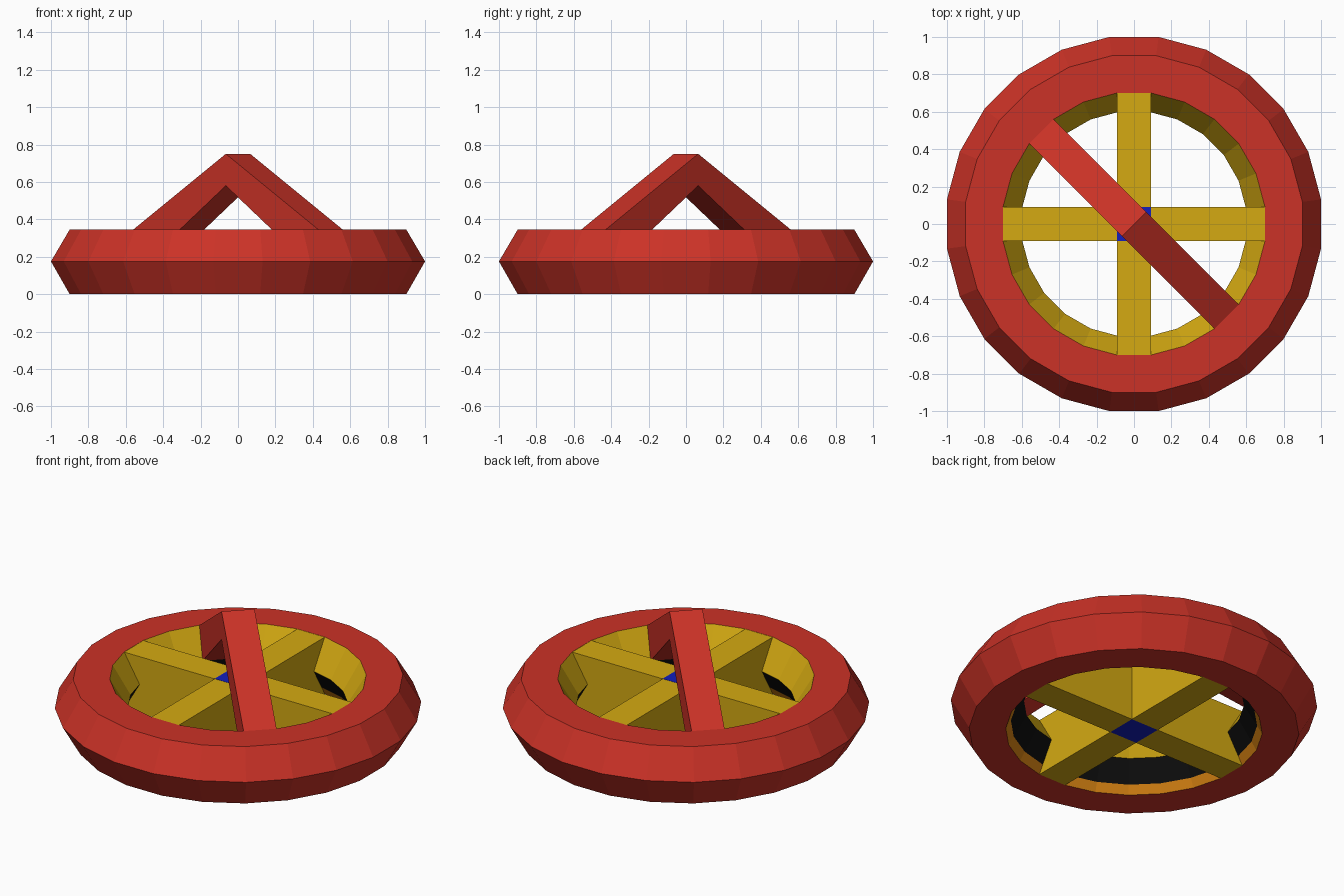
import bpy, bmesh, math
from mathutils import Vector, Matrix

if "Cube" in bpy.data.objects:
    bpy.data.objects.remove(bpy.data.objects["Cube"])

SIDES = 24
HALF = math.pi / SIDES
H, MID = 0.345, 0.175          # rim height and its widest level
W = 0.7 * math.tan(HALF)       # half width of spokes and handle


def material(name, rgb):
    m = bpy.data.materials.new(name)
    m.diffuse_color = (*rgb, 1)
    m.use_nodes = True
    m.node_tree.nodes["Principled BSDF"].inputs["Base Color"].default_value = m.diffuse_color
    return m


red = material("red", (0.60, 0.032, 0.02))
yellow = material("yellow", (0.66, 0.40, 0.006))
black = material("black", (0.004, 0.004, 0.004))
orange = material("orange", (0.66, 0.22, 0.006))
blue = material("blue", (0.006, 0.013, 0.50))


def finish(name, bm, mats, fix_normals=True):
    if fix_normals:
        bmesh.ops.recalc_face_normals(bm, faces=bm.faces[:])
    me = bpy.data.meshes.new(name)
    bm.to_mesh(me)
    bm.free()
    for m in mats:
        me.materials.append(m)
    ob = bpy.data.objects.new(name, me)
    bpy.context.collection.objects.link(ob)
    return ob


def box(name, x0, x1, y0, y1, z0, z1, mat, angle=0):
    bm = bmesh.new()
    bmesh.ops.create_cube(bm, size=1)
    for v in bm.verts:
        v.co = Vector((x1 if v.co.x > 0 else x0,
                       y1 if v.co.y > 0 else y0,
                       z1 if v.co.z > 0 else z0))
    bm.transform(Matrix.Rotation(angle, 4, 'Z'))
    return finish(name, bm, [mat])


# Rim: hexagonal section swept round 24 sides; inside walls coloured by band
profile = [(0.9, 0), (1.0, MID), (0.9, H), (0.7, H), (0.6, MID), (0.672, 0.05), (0.7, 0)]
bands = [0, 0, 0, 1, 2, 3, 0]
bm = bmesh.new()
rings = []
for i in range(SIDES):
    a = HALF * (2 * i + 1)
    rings.append([bm.verts.new((r / math.cos(HALF) * math.cos(a),
                                r / math.cos(HALF) * math.sin(a), z))
                  for r, z in profile])
n = len(profile)
for i in range(SIDES):
    p, q = rings[i], rings[(i + 1) % SIDES]
    for j in range(n):
        k = (j + 1) % n
        f = bm.faces.new((p[j], q[j], q[k], p[k]))
        f.material_index = bands[j]
finish("rim", bm, [red, yellow, black, orange])

# Four spokes and the central hub
for i in range(4):
    box(f"spoke_{i + 1}", W, 0.7, -W, W, 0, H - 0.001, yellow, i * math.pi / 2)
box("hub", -W, W, -W, W, 0, H, blue)

# Handle: peaked arch across the diagonal, rising from the inside of the rim
arch = [(-0.7, H), (0, 0.75), (0.7, H), (0.6, MID), (0, 0.58), (-0.6, MID)]
bm = bmesh.new()
front = [bm.verts.new((x, -W, z)) for x, z in arch]
back = [bm.verts.new((x, W, z)) for x, z in arch]
for i in range(6):
    j = (i + 1) % 6
    bm.faces.new((front[i], front[j], back[j], back[i]))
for s in (front, back):        # each side is two quads meeting at the peak
    bm.faces.new((s[0], s[1], s[4], s[5]))
    bm.faces.new((s[1], s[2], s[3], s[4]))
bm.transform(Matrix.Rotation(-math.pi / 4, 4, 'Z'))
finish("handle", bm, [red])
